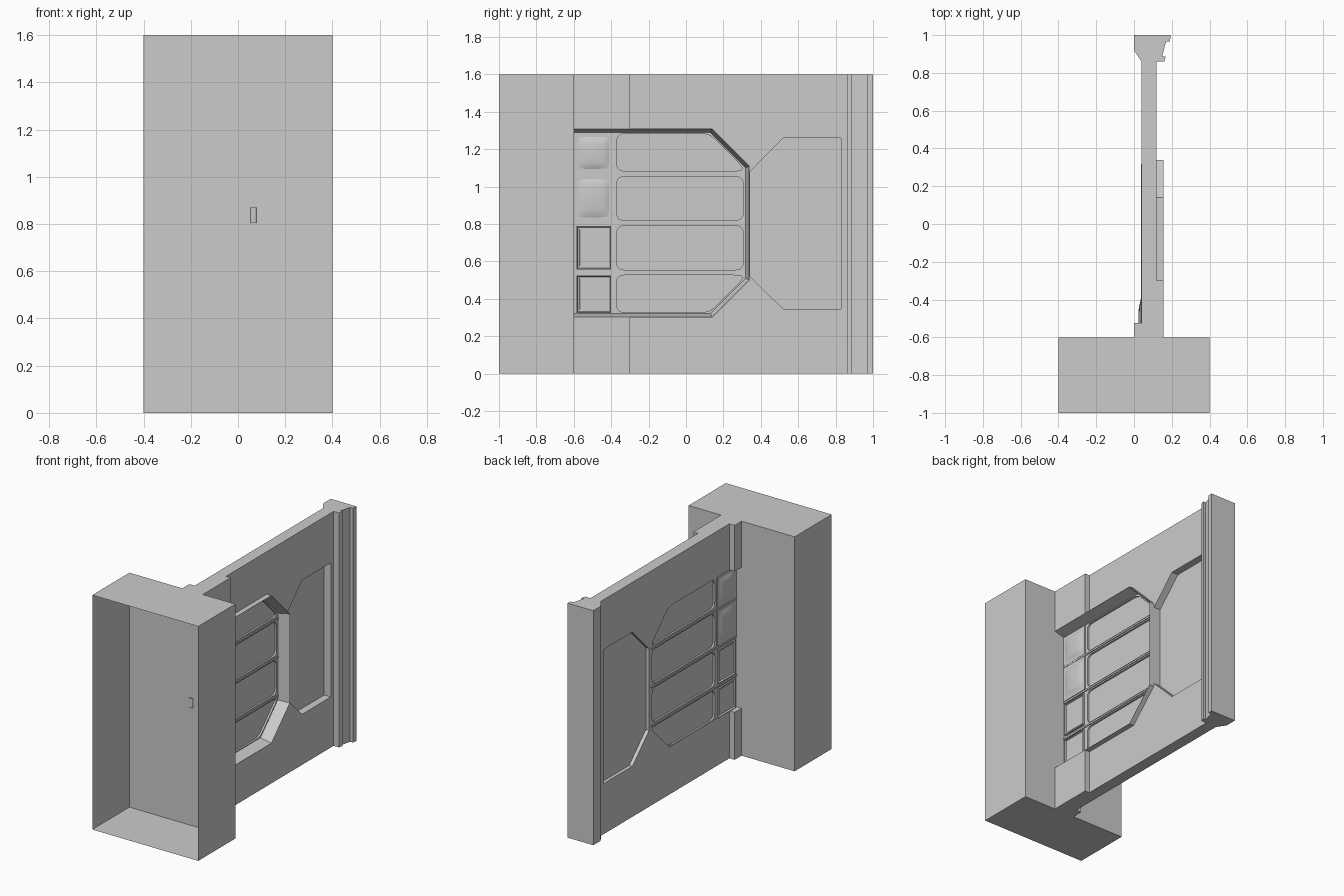
import bpy, bmesh, math
from mathutils import Vector

if "Cube" in bpy.data.objects:
    bpy.data.objects.remove(bpy.data.objects["Cube"])

grey = bpy.data.materials.new("plain grey")
grey.diffuse_color = (0.6, 0.6, 0.6, 1)
grey.use_nodes = True
grey.node_tree.nodes["Principled BSDF"].inputs["Base Color"].default_value = grey.diffuse_color


def make(name, bm, recalc=True):
    if recalc:
        bmesh.ops.recalc_face_normals(bm, faces=bm.faces)
    me = bpy.data.meshes.new(name)
    bm.to_mesh(me)
    bm.free()
    me.materials.append(grey)
    ob = bpy.data.objects.new(name, me)
    bpy.context.collection.objects.link(ob)
    return ob


def loft(name, rings):
    """Closed solid through equally sized rings of 3D points."""
    bm = bmesh.new()
    vs = [[bm.verts.new(p) for p in r] for r in rings]
    n = len(vs[0])
    bm.faces.new(vs[0])
    bm.faces.new(vs[-1])
    for a, b in zip(vs, vs[1:]):
        for i in range(n):
            j = (i + 1) % n
            bm.faces.new((a[i], a[j], b[j], b[i]))
    return make(name, bm)


def prism_x(name, pts, x0, x1):
    return loft(name, [[(x, y, z) for y, z in pts] for x in (x0, x1)])


def boolean(ob, cutter, op='DIFFERENCE'):
    cutter.hide_render = True
    m = ob.modifiers.new(op.lower(), 'BOOLEAN')
    m.operation, m.solver, m.object = op, 'EXACT', cutter
    bpy.context.view_layer.objects.active = ob
    bpy.ops.object.modifier_apply(modifier=m.name)
    bpy.data.objects.remove(cutter)


def half_octagon(d, back=-0.6):
    """Door opening outline, moved inward by d."""
    k = d * math.tan(math.pi / 8)
    return [(back, 0.30 + d), (0.14 - k, 0.30 + d), (0.34 - d, 0.50 + k),
            (0.34 - d, 1.11 - k), (0.14 - k, 1.31 - d), (back, 1.31 - d)]


def rounded(pts, r, steps=5):
    out = []
    for i, p in enumerate(pts):
        p, a, b = Vector(p), Vector(pts[i - 1]), Vector(pts[(i + 1) % len(pts)])
        ra = min(r, (a - p).length * 0.45)
        rb = min(r, (b - p).length * 0.45)
        s, e = p + (a - p).normalized() * ra, p + (b - p).normalized() * rb
        for t in (k / steps for k in range(steps + 1)):
            out.append(tuple(s * (1 - t) ** 2 + p * 2 * t * (1 - t) + e * t * t))
    return out


# Housing: thin shell, open towards the front
bm = bmesh.new()
bmesh.ops.create_cube(bm, size=1)
for v in bm.verts:
    v.co = (v.co.x * 0.8, v.co.y * 0.4 - 0.8, v.co.z * 1.6 + 0.8)
bmesh.ops.delete(bm, geom=[f for f in bm.faces if f.normal.y < -0.9], context='FACES')
make("housing", bm, recalc=False)

# Wall with jamb and end post, extruded from its plan
plan = [(0, -0.6), (0.155, -0.6), (0.155, -0.3), (0.12, -0.3), (0.12, 0.86),
        (0.16, 0.86), (0.168, 0.888), (0.15, 0.888), (0.17, 0.967),
        (0.19, 0.967), (0.195, 1), (0, 1), (0, 0.92), (0.04, 0.86),
        (0.04, -0.525), (0, -0.525)]
wall = loft("wall", [[(x, y, z) for x, y in plan] for z in (0, 1.6)])

# Raised surround, then the tapered door opening
boolean(wall, prism_x("surround", half_octagon(0, -0.5), 0.08, 0.155), 'UNION')
rings = [(-0.05, 0.024), (0.07, 0.024), (0.156, 0.002)]
boolean(wall, loft("opening", [[(x, y, z) for y, z in half_octagon(d, -0.62)]
                               for x, d in rings]))

# Side panel recess, sunk from both faces
recess = [(0.342, 0.52), (0.52, 0.345), (0.83, 0.345),
          (0.83, 1.26), (0.52, 1.26), (0.342, 1.08)]
boolean(wall, prism_x("recess_right", recess, 0.07, 0.20))
boolean(wall, prism_x("recess_left", recess, -0.1, 0.064))

# Door leaf with rounded panes sunk in both faces
leaf = prism_x("door_leaf", half_octagon(0.022), 0.042, 0.078)
L, R = -0.37, 0.305
panes = [[(L, 0.328), (0.125, 0.328), (R, 0.508), (R - 0.01, 0.526), (L, 0.526)],
         [(L, 0.555), (R, 0.555), (R, 0.79), (L, 0.79)],
         [(L, 0.82), (R, 0.82), (R, 1.053), (L, 1.053)],
         [(L, 1.084), (R - 0.01, 1.084), (R, 1.102), (0.125, 1.282), (L, 1.282)]]
for p in panes:
    for x0, x1 in ((0, 0.054), (0.066, 0.12)):
        boolean(leaf, prism_x("pane_cutter", rounded(p, 0.04), x0, x1))

# Rails between the rows
for i, z in enumerate((0.54, 0.805, 1.068)):
    prism_x(f"rail_{i}", [(-0.6, z - 0.006), (0.318, z - 0.006),
                          (0.318, z + 0.006), (-0.6, z + 0.006)], 0.036, 0.084)


def block(y0, y1, z0, z1, x0, x1):
    bm = bmesh.new()
    bmesh.ops.create_cube(bm, size=1)
    for v in bm.verts:
        v.co = ((x0 + x1) / 2 + v.co.x * (x1 - x0), (y0 + y1) / 2 + v.co.y * (y1 - y0),
                (z0 + z1) / 2 + v.co.z * (z1 - z0))
    return bm


# Lower cells: stepped square frames on both faces
for i, (z0, z1) in enumerate(((0.325, 0.525), (0.558, 0.788))):
    bm = block(-0.585, -0.4, z0, z1, 0.032, 0.088)
    faces = [f for f in bm.faces if abs(f.normal.x) > 0.9]
    for t, d in ((0.005, 0), (0.01, -0.018), (0.004, 0), (0.006, 0.01)):
        bmesh.ops.inset_individual(bm, faces=faces, thickness=t, depth=d)
    make(f"square_cell_{i}", bm)

# Upper cells: soft cushions bulging on both faces
N = 10
for i, (z0, z1) in enumerate(((0.815, 1.06), (1.075, 1.285))):
    make(f"cushion_base_{i}", block(-0.597, -0.39, z0, z1, 0.036, 0.084))
    bm = bmesh.new()
    for side in (-1, 1):
        g = [[None] * (N + 1) for _ in range(N + 1)]
        for a in range(N + 1):
            for b in range(N + 1):
                u, v = a / N, b / N
                h = 0.014 * (16 * u * (1 - u) * v * (1 - v)) ** 0.5
                g[a][b] = bm.verts.new((0.06 + side * (0.023 + h),
                                        -0.582 + 0.172 * u, z0 + 0.018 + (z1 - z0 - 0.036) * v))
        for a in range(N):
            for b in range(N):
                q = [g[a][b], g[a + 1][b], g[a + 1][b + 1], g[a][b + 1]]
                bm.faces.new(q if side > 0 else q[::-1])
    ob = make(f"cushion_{i}", bm, recalc=False)
    for p in ob.data.polygons:
        p.use_smooth = True

# Small latch showing through the housing's back sheet
latch = [(0.053 + 0.013 * (1 - math.cos(t)), -0.6 - 0.01 * math.sin(t))
         for t in (math.pi * k / 8 for k in range(9))]
loft("latch", [[(x, y, z) for x, y in latch] for z in (0.805, 0.87)])
